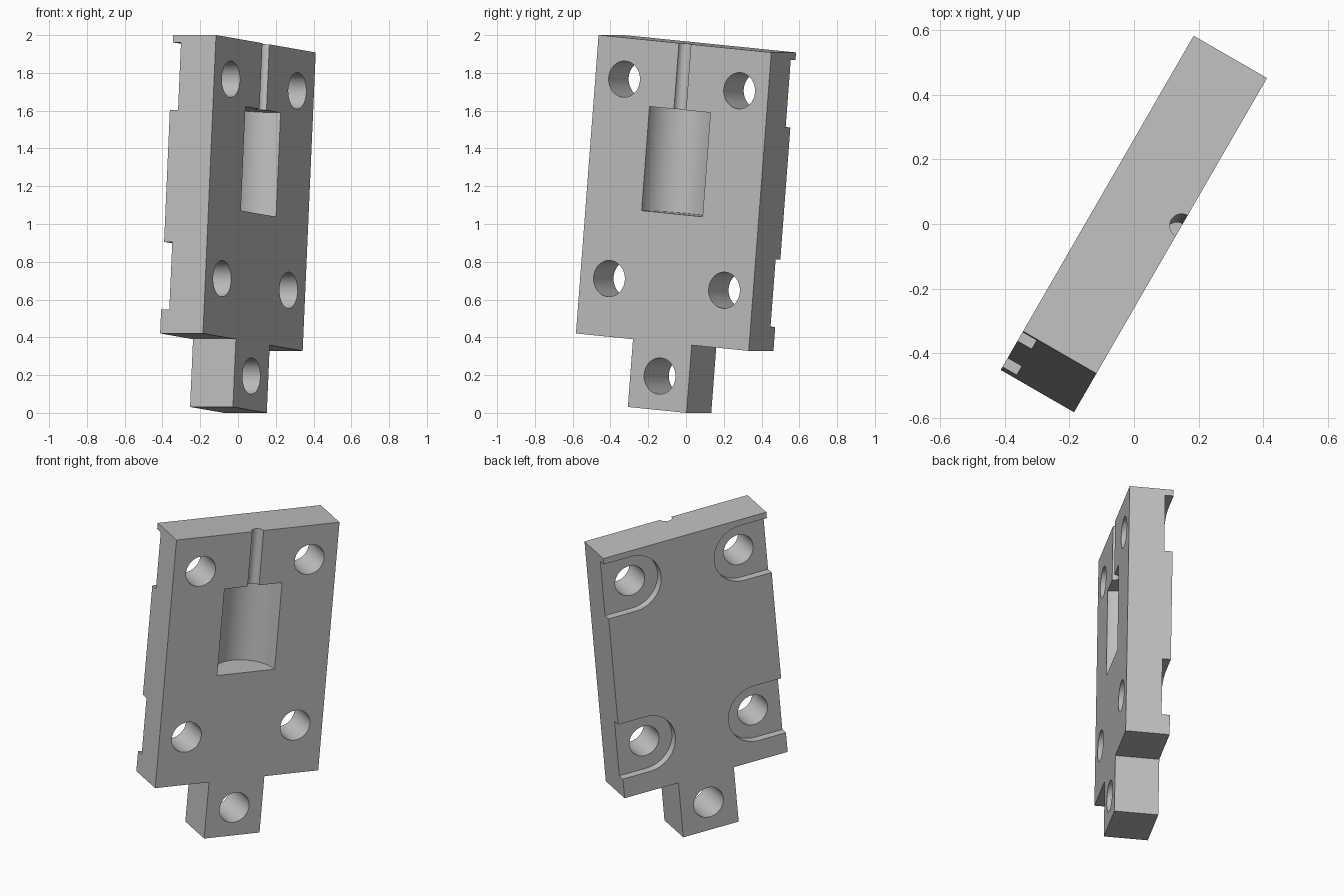
import bpy, bmesh, math
from mathutils import Vector

cube = bpy.data.objects.get("Cube")
if cube:
    bpy.data.objects.remove(cube, do_unlink=True)

W, H, T = 0.53, 0.793, 0.262      # half width, half height, thickness
TAB = 0.18                        # half width of the square tab
HOLE_X, HOLE_R = 0.353, 0.096
HOLE_ROWS = (0.574, -0.486)
RECESS_R, RECESS_D = 0.18, 0.05


def prism(name, points, sweep):
    """Extrude a flat outline along a vector into a closed solid."""
    bm = bmesh.new()
    face = bm.faces.new([bm.verts.new(p) for p in points])
    out = bmesh.ops.extrude_face_region(bm, geom=[face])
    moved = [g for g in out["geom"] if isinstance(g, bmesh.types.BMVert)]
    bmesh.ops.translate(bm, verts=moved, vec=Vector(sweep))
    bmesh.ops.recalc_face_normals(bm, faces=bm.faces)
    mesh = bpy.data.meshes.new(name)
    bm.to_mesh(mesh)
    bm.free()
    obj = bpy.data.objects.new(name, mesh)
    bpy.context.collection.objects.link(obj)
    return obj


def arc(radius, start, end, steps):
    angles = [math.radians(start + (end - start) * i / steps) for i in range(steps + 1)]
    return [(radius * math.cos(a), radius * math.sin(a)) for a in angles]


def bore(x, z):
    """Round through hole from front to back."""
    ring = arc(HOLE_R, 0, 360, 48)[:-1]
    return prism("hole_cutter", [(x + a, -0.1, z + b) for a, b in ring], (0, T + 0.2, 0))


def channel(radius, bottom, top):
    """Upright half-round trough centred on the front face."""
    ring = arc(radius, 0, 360, 64)[:-1]
    return prism("trough_cutter", [(a, b, bottom) for a, b in ring], (0, 0, top - bottom))


def recess(side, z):
    """Round-ended pocket in the back, open at the side."""
    outline = arc(RECESS_R, 90, 270, 32) + [(0.3, -RECESS_R), (0.3, RECESS_R)]
    pts = [(side * (HOLE_X + a), T - RECESS_D, z + b) for a, b in outline]
    return prism("recess_cutter", pts, (0, 0.2, 0))


# Plate with a square tab at the bottom
half = [(TAB, -H - 2 * TAB), (TAB, -H), (W, -H), (W, H)]
outline = half + [(-x, z) for x, z in reversed(half)]
plate = prism("mounting_plate", [(x, 0, z) for x, z in outline], (0, T, 0))

# Holes, back recesses, front trough and its narrow groove
cutters = [bore(0, -H - TAB), channel(0.187, -0.11, 0.443), channel(0.037, 0.4, 1)]
for side in (-1, 1):
    for z in HOLE_ROWS:
        cutters += [bore(side * HOLE_X, z), recess(side, z)]

for cutter in cutters:
    cutter.hide_render = True
    mod = plate.modifiers.new("cut", 'BOOLEAN')
    mod.operation = 'DIFFERENCE'
    mod.solver = 'EXACT'
    mod.object = cutter

# Bake the cuts and discard the cutters
bpy.context.view_layer.update()
graph = bpy.context.evaluated_depsgraph_get()
baked = bpy.data.meshes.new_from_object(plate.evaluated_get(graph))
plate.modifiers.clear()
plate.data = baked
for cutter in cutters:
    bpy.data.objects.remove(cutter, do_unlink=True)

# Single grey material
grey = bpy.data.materials.new("light_grey")
grey.use_nodes = True
colour = (0.52, 0.52, 0.52, 1)
grey.diffuse_color = colour
grey.node_tree.nodes["Principled BSDF"].inputs["Base Color"].default_value = colour
plate.data.materials.clear()
plate.data.materials.append(grey)

# Smooth bores, sharp edges
bpy.context.view_layer.objects.active = plate
plate.select_set(True)
bpy.ops.object.shade_smooth_by_angle(angle=math.radians(30))

# Tilted, turned placement
plate.rotation_euler = (0, math.radians(5), math.radians(60))
plate.location = (0.113, -0.0655, 1.1643)
